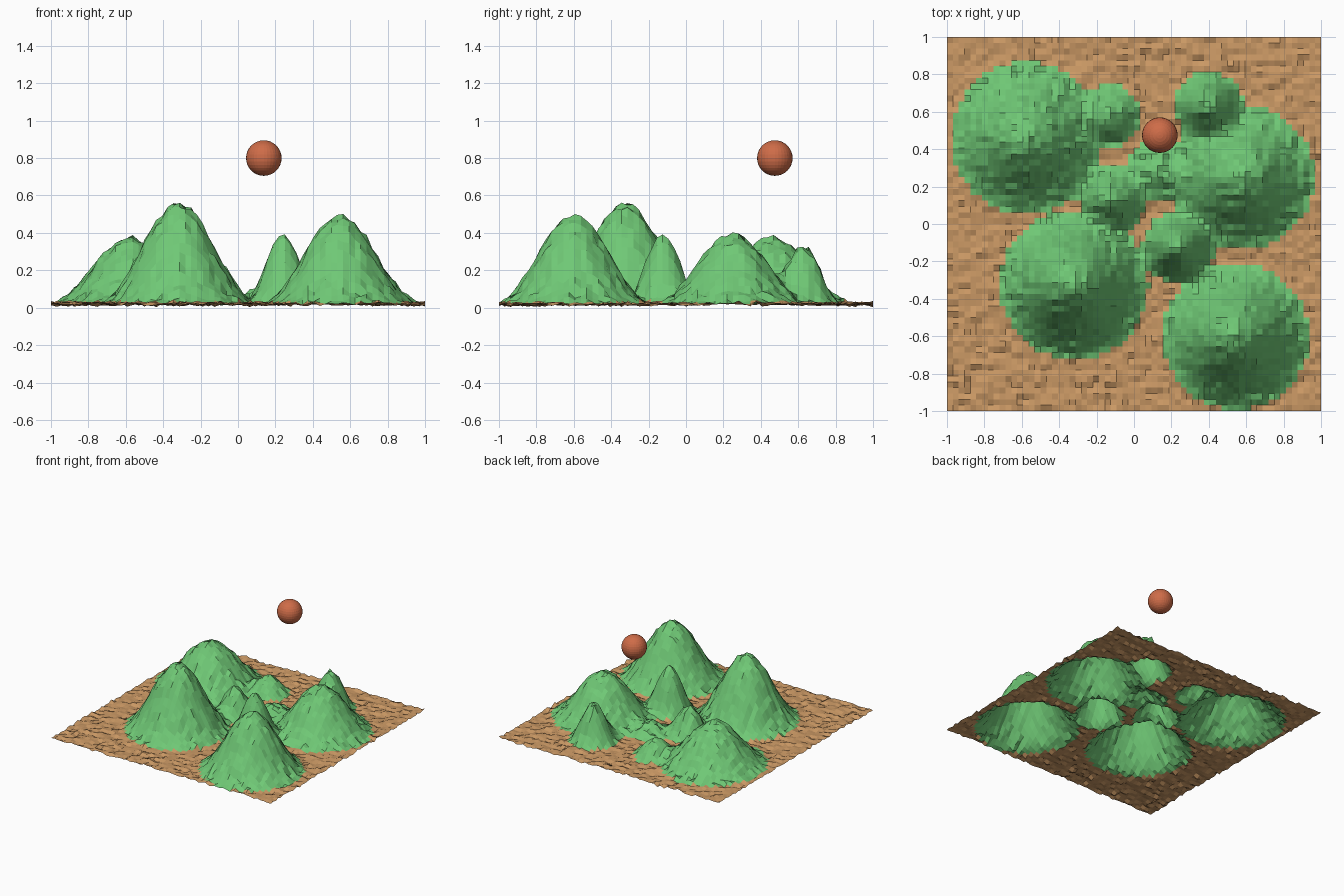
import bpy, bmesh, math, random

if "Cube" in bpy.data.objects:
    bpy.data.objects.remove(bpy.data.objects["Cube"])

random.seed(7)
N = 64  # terrain cells per side


def material(name, rgb):
    m = bpy.data.materials.new(name)
    m.diffuse_color = (*rgb, 1)
    m.use_nodes = True
    m.node_tree.nodes["Principled BSDF"].inputs["Base Color"].default_value = m.diffuse_color
    return m


def make_object(name, bm, mats):
    mesh = bpy.data.meshes.new(name)
    bm.to_mesh(mesh)
    bm.free()
    for m in mats:
        mesh.materials.append(m)
    ob = bpy.data.objects.new(name, mesh)
    bpy.context.collection.objects.link(ob)
    return ob


# Hills: centre x, centre y, radius, height
HILLS = [
    (-0.575, 0.46, 0.44, 0.35),
    (-0.32, -0.325, 0.425, 0.53),
    (0.545, -0.60, 0.42, 0.47),
    (0.575, 0.25, 0.42, 0.37),
    (0.40, 0.63, 0.20, 0.31),
    (-0.13, 0.58, 0.19, 0.14),
    (0.24, -0.125, 0.21, 0.37),
    (-0.115, 0.13, 0.20, 0.23),
    (0.13, 0.28, 0.20, 0.09),
]


# Overlapping hills add up, so the valleys between them fill in
def hill_height(x, y):
    total = 0
    for cx, cy, r, h in HILLS:
        d = math.hypot(x - cx, y - cy)
        if d < r:
            total += h * 0.5 * (1 + math.cos(math.pi * d / r))
    return total


# Terrain: rough open sheet raised into cosine-shaped hills
bm = bmesh.new()
bmesh.ops.create_grid(bm, x_segments=N, y_segments=N, size=1)
for v in bm.verts:
    hill = hill_height(v.co.x, v.co.y)
    spread = 0.006 if hill < 0.01 else 0.009
    v.co.z = hill + min(0.042, max(0.0, random.gauss(0.021, spread)))

# Grass on the slopes, bare soil on the flat ground
for f in bm.faces:
    c = f.calc_center_median()
    f.material_index = 1 if hill_height(c.x, c.y) > 0.005 else 0
soil = material("soil", (0.60, 0.32, 0.13))
grass = material("grass", (0.16, 0.58, 0.18))
make_object("hilly_terrain", bm, [soil, grass])

# Floating ball above the hills
bm = bmesh.new()
bmesh.ops.create_uvsphere(bm, u_segments=32, v_segments=16, radius=0.095)
ball = make_object("floating_ball", bm, [material("terracotta", (0.62, 0.15, 0.065))])
ball.location = (0.138, 0.475, 0.80)
